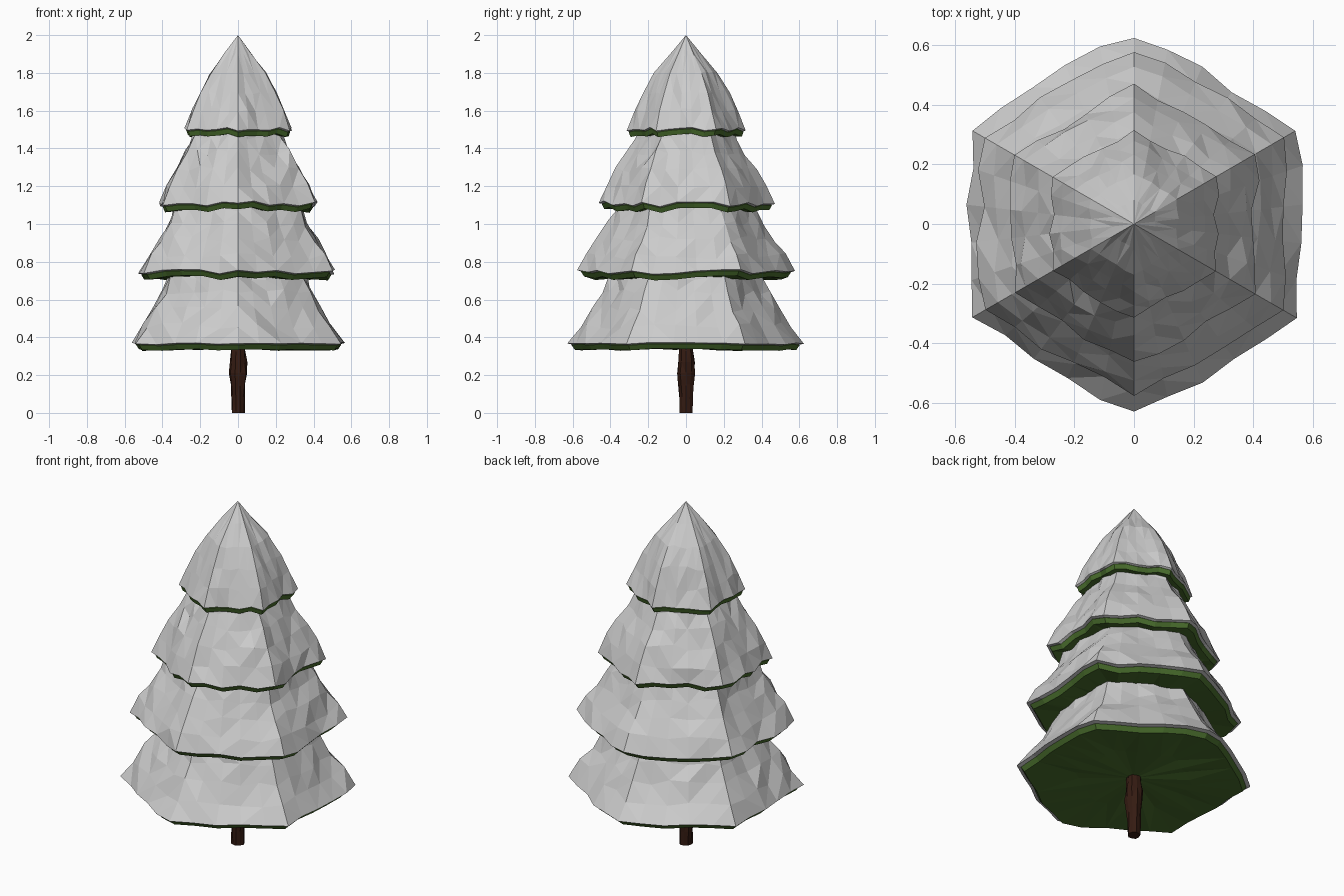
import bpy, bmesh, math, random
from mathutils import Vector

if "Cube" in bpy.data.objects:
    bpy.data.objects.remove(bpy.data.objects["Cube"])

random.seed(11)
SEG = 5            # facets along each of the six sides
COLS = 6 * SEG


def material(name, rgb):
    m = bpy.data.materials.new(name)
    m.diffuse_color = (*rgb, 1)
    m.use_nodes = True
    m.node_tree.nodes["Principled BSDF"].inputs["Base Color"].default_value = m.diffuse_color
    return m


def hex_point(i, r, bulge=.06):
    """Point on a slightly bulging hexagon with corners on the y axis."""
    side, k = divmod(i % COLS, SEG)
    t = k / SEG
    a = math.radians(-90 + 60 * side)
    b = a + math.radians(60)
    p = Vector((math.cos(a), math.sin(a), 0)).lerp(
        Vector((math.cos(b), math.sin(b), 0)), t)
    return p * r * (1 + bulge * t * (1 - t))


def loft(name, rings, mat=None):
    """Skin a stack of rings; a single-point ring closes to a tip."""
    bm = bmesh.new()
    loops = [[bm.verts.new(p) for p in ring] for ring in rings]
    for lo, hi in zip(loops, loops[1:]):
        n = max(len(lo), len(hi))
        for i in range(n):
            j = (i + 1) % n
            if len(hi) == 1:
                bm.faces.new((lo[i], lo[j], hi[0]))
            elif len(lo) == 1:
                bm.faces.new((lo[0], hi[j], hi[i]))
            else:
                bm.faces.new((lo[i], lo[j], hi[j], hi[i]))
    bmesh.ops.triangulate(bm, faces=bm.faces[:])
    bmesh.ops.recalc_face_normals(bm, faces=bm.faces[:])
    me = bpy.data.meshes.new(name)
    bm.to_mesh(me)
    bm.free()
    ob = bpy.data.objects.new(name, me)
    bpy.context.collection.objects.link(ob)
    if mat:
        me.materials.append(mat)
    return ob


def is_corner(i):
    return i % SEG == 0


def tier(num, profile, wave, tip, green, bulge):
    # shared ragged rim for the snow and the foliage beneath it
    r0, z0 = profile[0]
    rough = .02 * min(1, r0 / .5)
    dr = [random.uniform(-.006, .006) if is_corner(i)
          else random.uniform(-rough, rough) for i in range(COLS)]
    dz = [random.uniform(-wave, wave) for _ in range(COLS)]

    def rim(scale, z):
        return [hex_point(i, r0 * scale + dr[i], bulge) + Vector((0, 0, z + dz[i]))
                for i in range(COLS)]

    # snow: narrow lip underneath, sharp rim, then a rough outer skin
    rings = [rim(.92, z0 - .012), rim(1, z0 - .003)]
    for r, z in profile[1:]:
        ring = []
        for i in range(COLS):
            amp = .005 if is_corner(i) else .014 * min(1, r / .4)
            p = hex_point(i, r + random.uniform(-amp, amp), bulge)
            p.z = z + random.uniform(-1, 1) * .018 * min(1, r / .3)
            ring.append(p)
        rings.append(ring)
    rings.append([Vector((0, 0, tip))])
    loft(f"snow_tier_{num}", rings)

    # foliage: band below the snow with a closed, rough underside
    inner = [hex_point(i, r0 * .5) + Vector((0, 0, z0 - .025 + random.uniform(-.01, .01)))
             for i in range(COLS)]
    loft(f"foliage_tier_{num}", [
        [Vector((0, 0, z0 - .02))], inner,
        rim(.935, z0 - .036), rim(.965, z0 - .010),
        rim(.88, z0 + .02), [Vector((0, 0, z0 + .04))]], green)


# snowy foliage tiers, bottom to top: (corner radius, height)
green = material("foliage_green", (.065, .15, .025))
tier(1, [(.63, .37), (.56, .46), (.495, .55), (.44, .64), (.407, .72), (.38, .78)], .006, .80, green, .12)
tier(2, [(.58, .75), (.53, .83), (.47, .92), (.415, 1.0), (.378, 1.08), (.35, 1.14)], .013, 1.16, green, .08)
tier(3, [(.465, 1.11), (.425, 1.2), (.37, 1.29), (.31, 1.38), (.265, 1.46), (.24, 1.53)], .015, 1.55, green, .06)
tier(4, [(.318, 1.505), (.275, 1.6), (.228, 1.7), (.168, 1.8), (.082, 1.9)], .01, 2.0, green, .03)

# trunk: rough ridged post with a slight bulge
brown = material("bark_brown", (.035, .011, .006))
trunk = [[Vector((0, 0, 0))]]
for r, z in [(.036, 0), (.038, .08), (.041, .15), (.049, .21), (.047, .27), (.04, .33), (.04, .4)]:
    trunk.append([Vector((math.cos(a) * q, math.sin(a) * q, z))
                  for k in range(10)
                  for a, q in [(k * math.tau / 10, r * random.uniform(.88, 1.08))]])
trunk.append([Vector((0, 0, .4))])
loft("trunk", trunk, brown)
